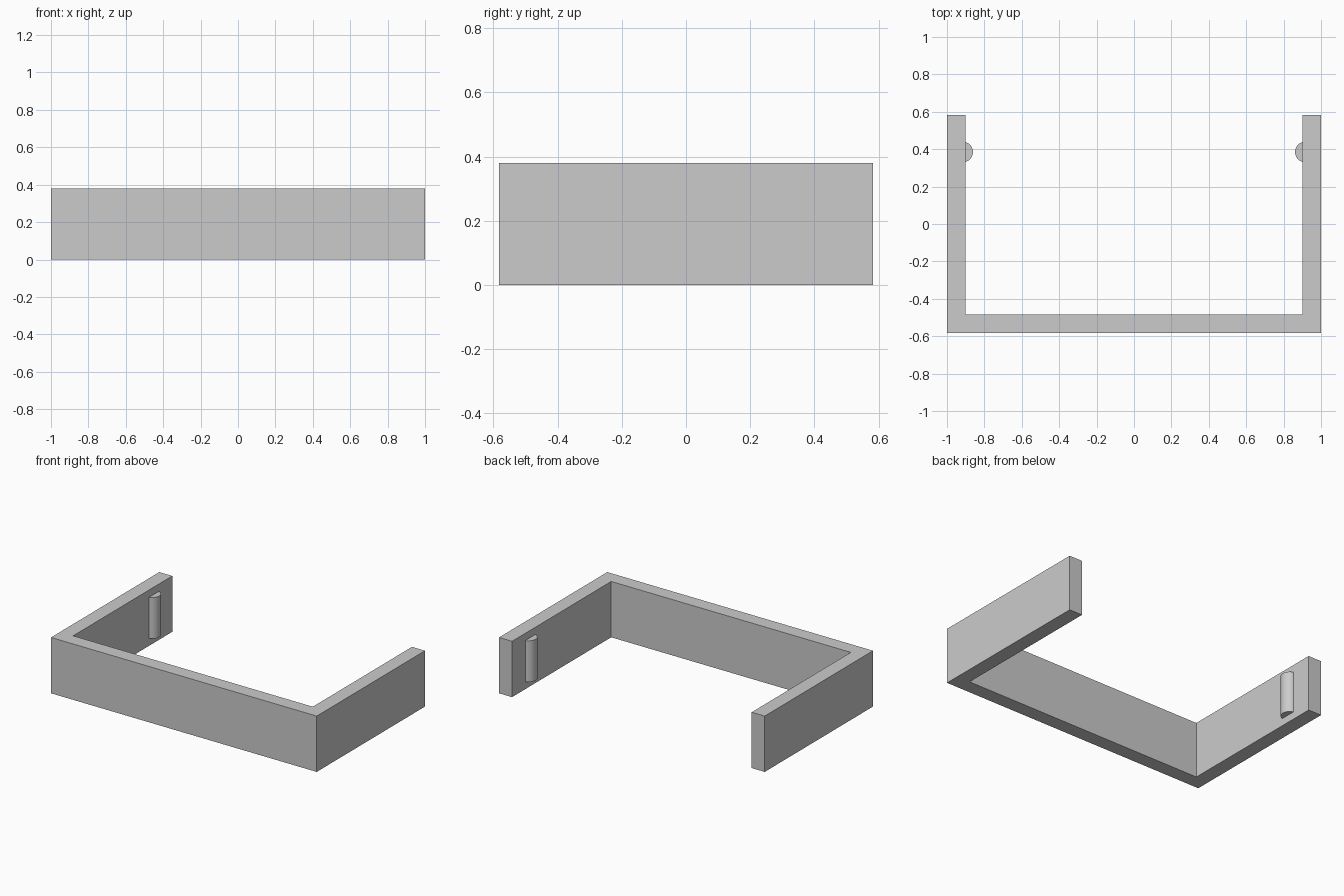
import bpy
import bmesh
import math

cube = bpy.data.objects.get("Cube")
if cube:
    bpy.data.objects.remove(cube, do_unlink=True)

HALF_X, HALF_Y, HEIGHT, WALL = 1.0, 0.582, 0.38, 0.098
PIN_X, PIN_Y, PIN_RADIUS = 0.916, 0.385, 0.055
PIN_BOTTOM, PIN_TOP = 0.05, 0.33

grey = bpy.data.materials.new("plain_grey")
grey.use_nodes = True
colour = (0.6, 0.6, 0.6, 1.0)
grey.diffuse_color = colour
grey.node_tree.nodes["Principled BSDF"].inputs["Base Color"].default_value = colour


def extrude_profile(name, points, bottom, top):
    """Raise a closed outline (counter-clockwise) into a solid."""
    mesh = bpy.data.meshes.new(name)
    bm = bmesh.new()
    base = bm.faces.new([bm.verts.new((x, y, bottom)) for x, y in points])
    raised = bmesh.ops.extrude_face_region(bm, geom=[base], use_keep_orig=True)
    verts = [g for g in raised["geom"] if isinstance(g, bmesh.types.BMVert)]
    bmesh.ops.translate(bm, verts=verts, vec=(0, 0, top - bottom))
    bmesh.ops.recalc_face_normals(bm, faces=bm.faces)
    bm.to_mesh(mesh)
    bm.free()
    mesh.materials.append(grey)
    obj = bpy.data.objects.new(name, mesh)
    bpy.context.collection.objects.link(obj)
    return obj


# U-shaped bracket: front wall with two side arms, open at the back
inner_x, inner_y = HALF_X - WALL, -HALF_Y + WALL
right_half = [(-HALF_X, -HALF_Y), (HALF_X, -HALF_Y), (HALF_X, HALF_Y),
              (inner_x, HALF_Y), (inner_x, inner_y), (-inner_x, inner_y),
              (-inner_x, HALF_Y), (-HALF_X, HALF_Y)]
extrude_profile("bracket_frame", right_half, 0, HEIGHT)

# Rounded catch pins set into the inner face of each arm
SIDES = 48
for name, side in (("left_catch_pin", 1), ("right_catch_pin", -1)):
    angles = [2 * math.pi * i / SIDES for i in range(SIDES)]
    circle = [(side * PIN_X + PIN_RADIUS * math.cos(a),
               PIN_Y + PIN_RADIUS * math.sin(a)) for a in angles]
    pin = extrude_profile(name, circle, PIN_BOTTOM, PIN_TOP)
    bpy.ops.object.select_all(action="DESELECT")
    pin.select_set(True)
    bpy.context.view_layer.objects.active = pin
    bpy.ops.object.shade_smooth_by_angle(angle=math.radians(30))
